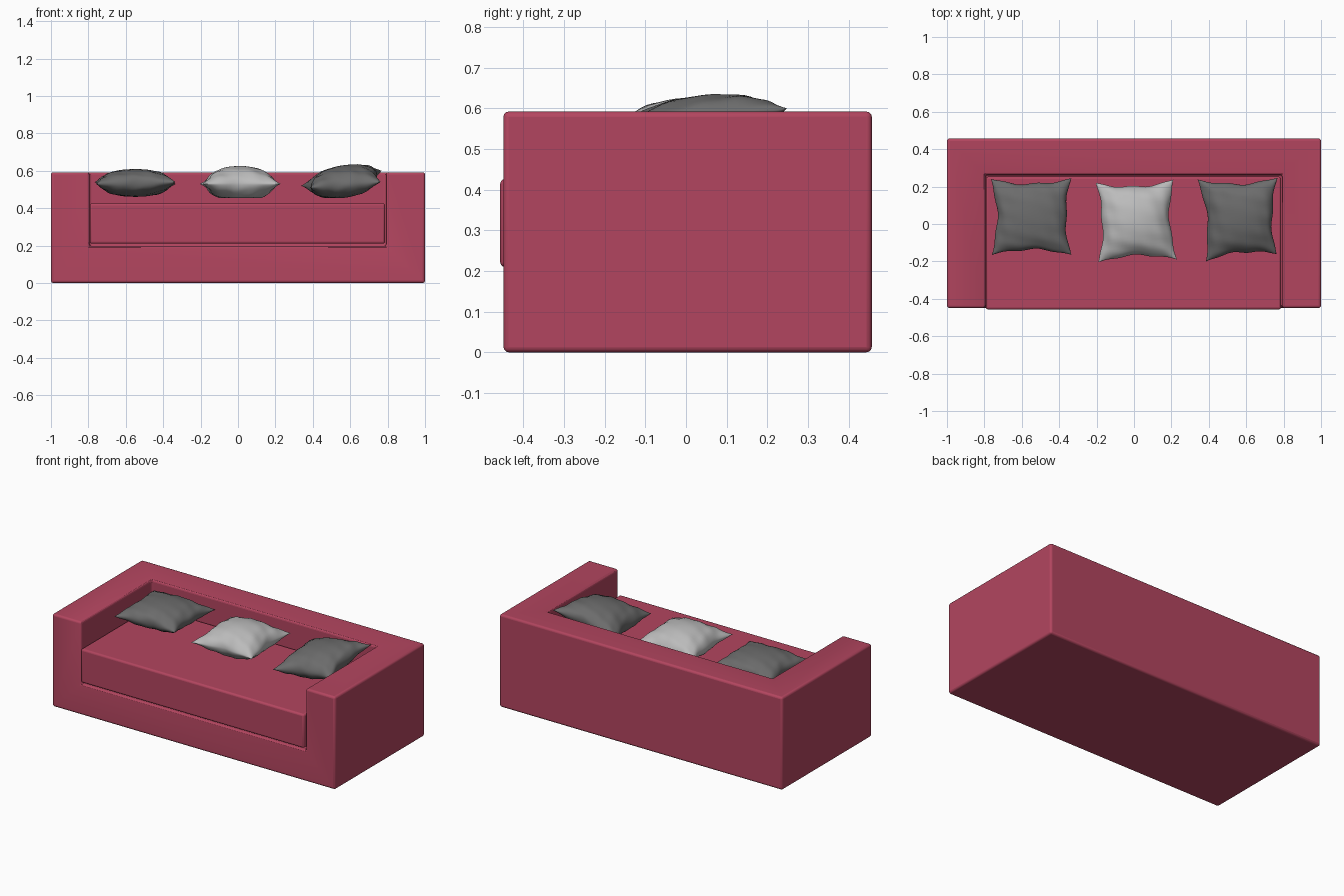
import bpy, bmesh, math
from mathutils import Vector

if "Cube" in bpy.data.objects:
    bpy.data.objects.remove(bpy.data.objects["Cube"])


def material(name, color):
    m = bpy.data.materials.new(name)
    m.diffuse_color = (*color, 1)
    m.use_nodes = True
    m.node_tree.nodes["Principled BSDF"].inputs["Base Color"].default_value = m.diffuse_color
    return m


red = material("red_fabric", (0.45, 0.06, 0.115))
dark = material("dark_grey_fabric", (0.15, 0.15, 0.15))
light = material("light_grey_fabric", (0.5, 0.5, 0.5))


def add_object(name, bm, mat=None):
    me = bpy.data.meshes.new(name)
    bm.to_mesh(me)
    bm.free()
    ob = bpy.data.objects.new(name, me)
    bpy.context.collection.objects.link(ob)
    if mat:
        me.materials.append(mat)
    return ob


def box(name, lo, hi, mat=None):
    bm = bmesh.new()
    bmesh.ops.create_cube(bm, size=1)
    for v in bm.verts:
        v.co = Vector([(a + b) / 2 + c * (b - a) for a, b, c in zip(lo, hi, v.co)])
    return add_object(name, bm, mat)


def smooth(ob, angle):
    bpy.ops.object.select_all(action='DESELECT')
    ob.select_set(True)
    bpy.context.view_layer.objects.active = ob
    bpy.ops.object.shade_smooth_by_angle(angle=math.radians(angle))


def round_edges(ob, width):
    b = ob.modifiers.new("rounded", 'BEVEL')
    b.width, b.segments, b.limit_method = width, 3, 'ANGLE'
    smooth(ob, 40)


# Frame: one block with the seat recess cut out, leaving base, arms and back
frame = box("sofa_frame", (-1, -0.449, 0), (1, 0.457, 0.592), red)
cutter = box("recess_cutter", (-0.795, -0.8, 0.197), (0.792, 0.264, 0.9))
cutter.hide_render = True
cutter.hide_viewport = True
cut = frame.modifiers.new("recess", 'BOOLEAN')
cut.operation, cut.solver, cut.object = 'DIFFERENCE', 'EXACT', cutter
round_edges(frame, 0.013)

# Seat cushion
seat = box("seat_cushion", (-0.792, -0.457, 0.21), (0.786, 0.253, 0.426), red)
round_edges(seat, 0.012)


# Throw pillows: two puffed sheets between four corners, pinched along the sides
def pillow(name, corners, puff, power, floor, phase, mat, n=32):
    c = [Vector(p) for p in corners]  # front left, front right, back right, back left
    mid = sum(c, Vector()) / 4
    bm = bmesh.new()
    for side in (1, -1):
        sheet = bmesh.ops.create_grid(bm, x_segments=n, y_segments=n, size=1)
        for vert in sheet["verts"]:
            u = math.sin(vert.co.x * math.pi / 2)
            v = math.sin(vert.co.y * math.pi / 2)
            s, t = (u + 1) / 2, (v + 1) / 2
            p = c[0].lerp(c[1], s).lerp(c[3].lerp(c[2], s), t)
            # sides bow inwards with a slight ripple
            ripple = 0.012 * math.sin(7 * u + phase) * (1 - u * u) * v ** 4
            ripple2 = 0.012 * math.sin(6 * v + 2 * phase) * (1 - v * v) * u ** 4
            p.x = mid.x + (p.x - mid.x) * (1 - 0.14 * (1 - v * v) * u * u) + 0.5 * ripple2
            p.y = mid.y + (p.y - mid.y) * (1 - 0.14 * (1 - u * u) * v * v) + 0.5 * ripple
            body = max(0, (1 - u * u) * (1 - v * v))
            # creases fan out near the seam
            crease = 1 + 0.12 * math.sin(9 * (u + v) + phase) * (1 - body) * math.sin(5 * (u - v))
            p.z += side * puff * body ** power * crease
            p.z = max(p.z, floor)
            vert.co = p
    bmesh.ops.remove_doubles(bm, verts=bm.verts, dist=0.0002)
    bmesh.ops.recalc_face_normals(bm, faces=bm.faces)
    smooth(add_object(name, bm, mat), 60)


pillow("left_pillow", [(-0.76, -0.165, 0.53), (-0.335, -0.165, 0.54),
                       (-0.335, 0.245, 0.53), (-0.765, 0.24, 0.54)], 0.074, 0.48, 0.455, 0.6, dark)
pillow("middle_pillow", [(-0.19, -0.205, 0.53), (0.23, -0.19, 0.53),
                         (0.21, 0.237, 0.53), (-0.205, 0.22, 0.53)], 0.096, 0.62, 0.455, 2.0, light)
pillow("right_pillow", [(0.385, -0.2, 0.51), (0.762, -0.16, 0.54),
                        (0.768, 0.248, 0.60), (0.34, 0.238, 0.52)], 0.085, 0.52, 0.455, 3.5, dark)
